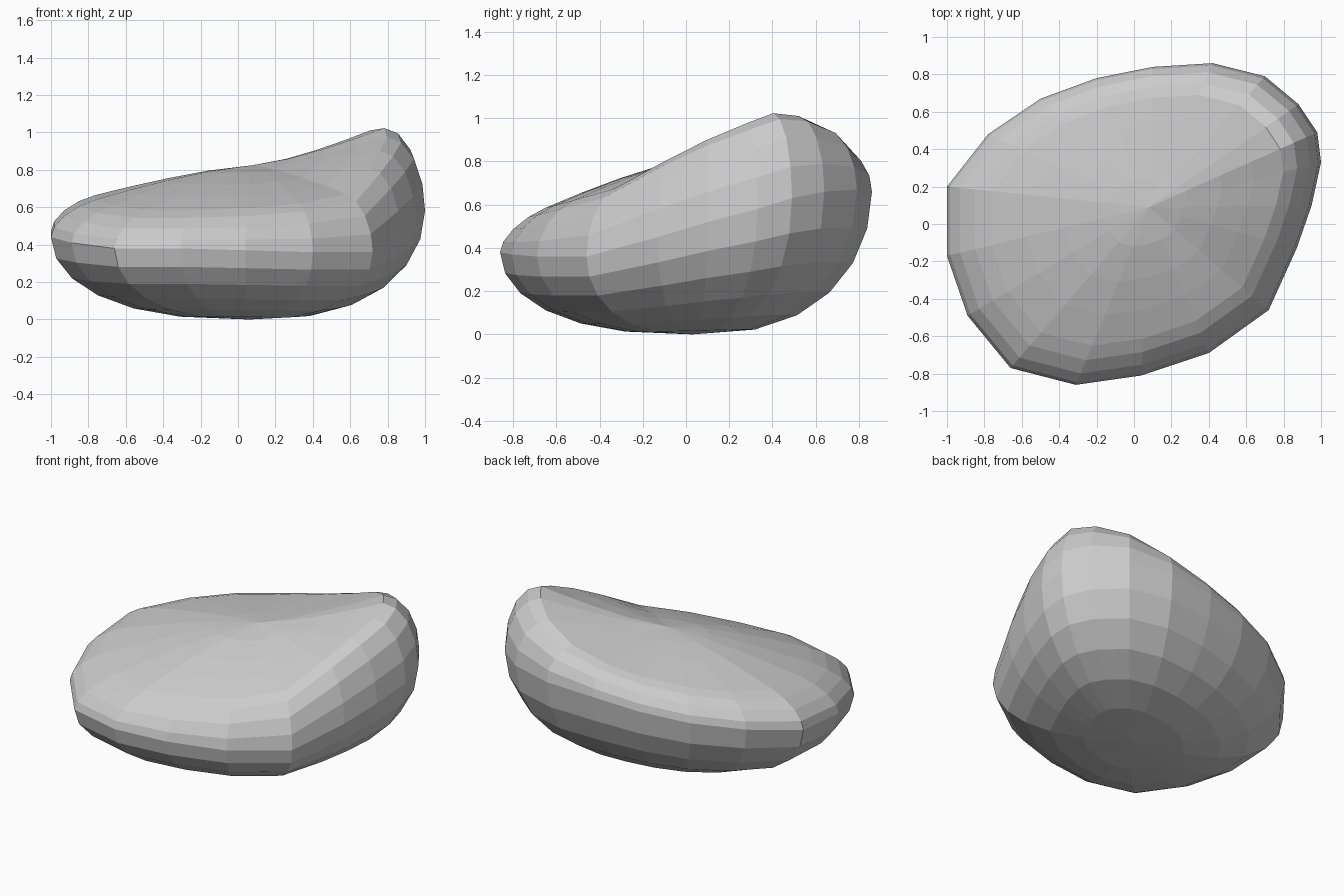
import bpy, bmesh
from math import sin, cos, radians

if "Cube" in bpy.data.objects:
    bpy.data.objects.remove(bpy.data.objects["Cube"])

# Outline columns: widest point x, y, its height, and height of the top crest
columns = [
    (-1.0, .2, .47, .665), (-.78, .48, .52, .69), (-.5, .67, .56, .72),
    (-.2, .78, .60, .75), (.1, .84, .64, .79), (.42, .86, .66, .86),
    (.7, .79, .67, .95), (.88, .64, .66, 1.01), (.98, .49, .63, 1.023),
    (1.0, .33, .58, .975), (.95, .10, .52, .90), (.87, -.13, .45, .81),
    (.72, -.46, .36, .67), (.4, -.69, .36, .62), (.04, -.81, .37, .595),
    (-.31, -.86, .38, .585), (-.66, -.77, .38, .585), (-.89, -.49, .41, .61),
    (-1.0, -.17, .44, .64),
]
CREST = .78       # crest inset relative to the outline
CENTRE_Z = .825   # middle of the seat
BEND = 1.35       # curvature of the seat
FLOOR_MID = (.06, .03)
SEAT_MID = (.08, .09)

bm = bmesh.new()
rings = []


def add_ring(radius, mid, height):
    k = 1 - radius
    rings.append([bm.verts.new((x * radius + mid[0] * k, y * radius + mid[1] * k,
                                height(zr, zc))) for x, y, zr, zc in columns])


# Rounded underside, from the floor out to the widest line
for a in (15, 30, 45, 60, 75, 90):
    a = radians(a)
    add_ring(sin(a) ** .78, FLOOR_MID, lambda zr, zc: zr * (1 - cos(a)))

# Rounded shoulder: conic curve that meets the slope of the seat
for t in (.25, .5, .75, 1):
    p, q, r = (1 - t) ** 2, 1.414 * t * (1 - t), t * t
    w = p + q + r

    def shoulder(zr, zc):
        corner = zc - max(0, BEND * (CENTRE_Z - zc) * (1 - CREST) / CREST)
        return (p * zr + q * corner + r * zc) / w

    add_ring((p + q + r * CREST) / w, SEAT_MID, shoulder)

# Seat: domed towards the front, dished towards the high corner
for s in (.78, .54, .28):
    add_ring(CREST * s, SEAT_MID,
             lambda zr, zc: CENTRE_Z + (zc - CENTRE_Z) * s ** BEND)

# Skin the rings and close both ends
n = len(columns)
bottom = bm.verts.new((*FLOOR_MID, 0))
top = bm.verts.new((*SEAT_MID, CENTRE_Z))
for i in range(n):
    j = (i + 1) % n
    for lo, hi in zip(rings, rings[1:]):
        bm.faces.new((lo[i], lo[j], hi[j], hi[i]))
    bm.faces.new((bottom, rings[0][j], rings[0][i]))
    bm.faces.new((top, rings[-1][i], rings[-1][j]))
bmesh.ops.recalc_face_normals(bm, faces=bm.faces)

mesh = bpy.data.meshes.new("cushion_body")
bm.to_mesh(mesh)
bm.free()
bpy.context.collection.objects.link(bpy.data.objects.new("cushion_body", mesh))
